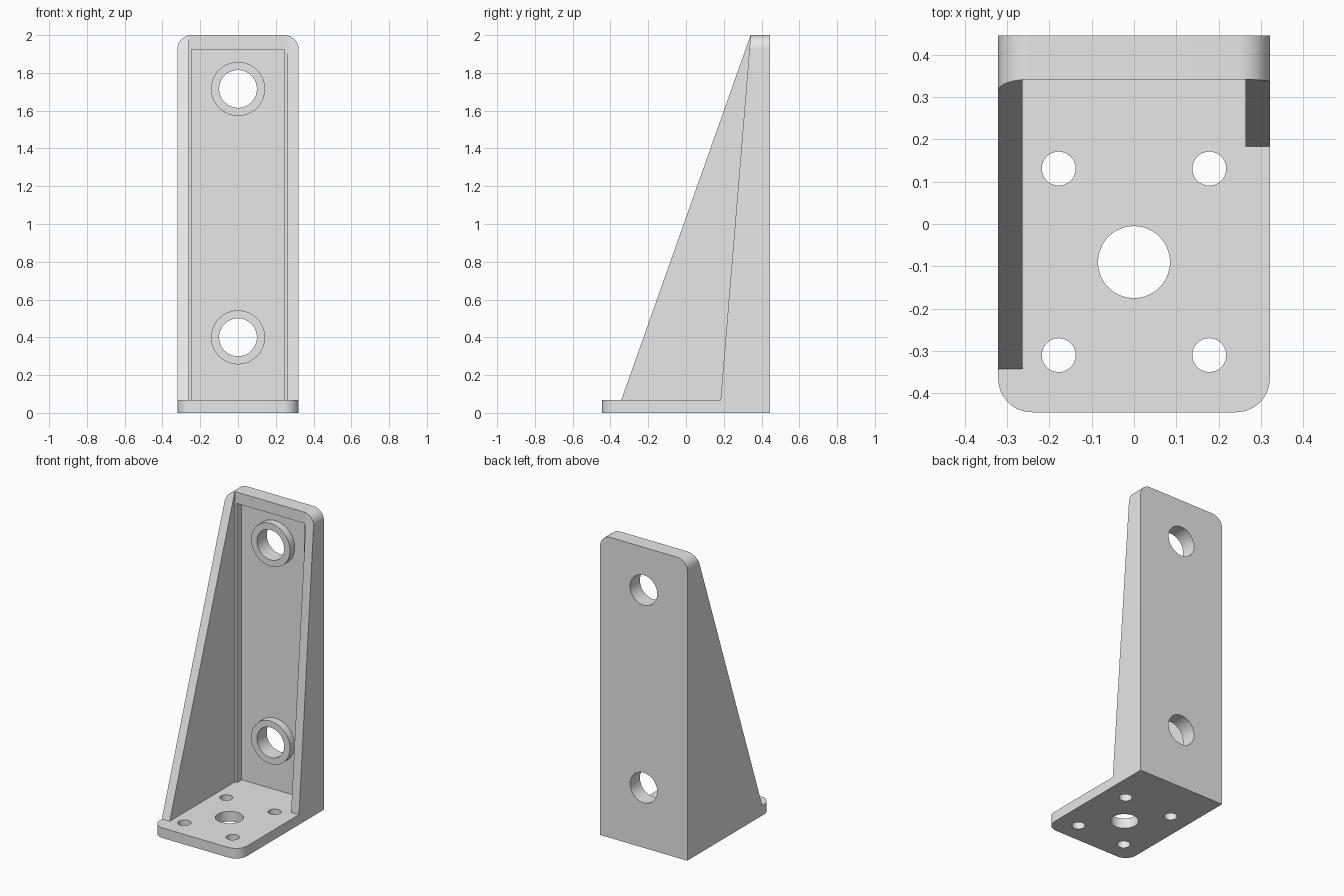
import bpy, bmesh, math

if "Cube" in bpy.data.objects:
    bpy.data.objects.remove(bpy.data.objects["Cube"], do_unlink=True)

# Overall sizes
HALF_W, FRONT, BACK, TOP = 0.321, -0.445, 0.445, 2.0
BASE_T, PLATE_Y, FLOOR_Y = 0.067, 0.342, 0.392
RIB_X = 0.263

grey = bpy.data.materials.new("light grey metal")
grey.use_nodes = True
grey.diffuse_color = (0.8, 0.8, 0.8, 1)
grey.node_tree.nodes["Principled BSDF"].inputs["Base Color"].default_value = grey.diffuse_color

# Ways to place a flat outline (u, v) at depth d
def along_x(u, v, d): return (d, u, v)
def along_y(u, v, d): return (u, d, v)
def along_z(u, v, d): return (u, v, d)


def prism(name, outline, lo, hi, place):
    """Extrude a closed 2D outline between two depths."""
    bm = bmesh.new()
    rings = [[bm.verts.new(place(u, v, d)) for u, v in outline] for d in (lo, hi)]
    n = len(outline)
    for ring in rings:
        bm.faces.new(ring)
    for i in range(n):
        j = (i + 1) % n
        bm.faces.new((rings[0][i], rings[0][j], rings[1][j], rings[1][i]))
    bmesh.ops.recalc_face_normals(bm, faces=bm.faces)
    mesh = bpy.data.meshes.new(name)
    bm.to_mesh(mesh)
    bm.free()
    mesh.materials.append(grey)
    obj = bpy.data.objects.new(name, mesh)
    bpy.context.collection.objects.link(obj)
    return obj


def circle(cu, cv, r, n=64):
    return [(cu + r * math.cos(math.tau * i / n), cv + r * math.sin(math.tau * i / n))
            for i in range(n)]


def tongue(square_end, round_end, r, n=16):
    """Rectangle whose two corners at round_end are rounded."""
    s = 1 if round_end > square_end else -1
    pts = [(-HALF_W, square_end), (HALF_W, square_end)]
    for side in (1, -1):
        for i in range(n + 1):
            a = math.pi / 2 * (i if side == 1 else n - i) / n
            pts.append((side * (HALF_W - r + r * math.cos(a)),
                        round_end - s * (r - r * math.sin(a))))
    return pts


def box(u0, u1, v0, v1):
    return [(u0, v0), (u1, v0), (u1, v1), (u0, v1)]


def combine(obj, cutters, operation="DIFFERENCE"):
    """Apply boolean operations and discard the helpers."""
    for c in cutters:
        c.hide_render = True
        mod = obj.modifiers.new("cut", "BOOLEAN")
        mod.operation, mod.solver, mod.object = operation, "EXACT", c
    bpy.context.view_layer.update()
    graph = bpy.context.evaluated_depsgraph_get()
    mesh = bpy.data.meshes.new_from_object(obj.evaluated_get(graph))
    obj.modifiers.clear()
    obj.data = mesh
    for c in cutters:
        bpy.data.objects.remove(c, do_unlink=True)
    return obj


parts = []

# Base plate with one large and four small holes
base = prism("base_plate", tongue(BACK, FRONT, 0.08), 0, BASE_T, along_z)
holes = [(0, -0.09, 0.085)] + [(x, y, 0.04) for x in (-0.178, 0.178) for y in (-0.31, 0.131)]
parts.append(combine(base, [prism("hole_cutter", circle(*h), -0.1, 0.2, along_z) for h in holes]))

# Back plate with a shallow recess and two bolt holes
bolt_heights = (0.4, 1.715)
back = prism("back_plate", tongue(BASE_T, TOP, 0.075), PLATE_Y, BACK, along_y)
cutters = [prism("recess_cutter", box(-0.247, 0.247, 0, 1.925), 0.2, FLOOR_Y, along_y)]
cutters += [prism("bolt_cutter", circle(0, z, 0.1), 0.1, 0.6, along_y) for z in bolt_heights]
parts.append(combine(back, cutters))

# Raised bosses around the bolt holes
for name, z in zip(("lower_boss", "upper_boss"), bolt_heights):
    boss = prism(name, circle(0, z, 0.143), PLATE_Y, FLOOR_Y, along_y)
    parts.append(combine(boss, [prism("bore_cutter", circle(0, z, 0.1), 0.1, 0.6, along_y)]))

# Side ribs, trimmed to the rounded top corners
for name, side, foot in (("right_rib", -1, -0.343), ("left_rib", 1, 0.183)):
    triangle = [(PLATE_Y, TOP), (PLATE_Y, BASE_T), (foot, BASE_T)]
    rib = prism(name, triangle, side * RIB_X, side * 0.4, along_x)
    trim = prism("trim", tongue(-0.1, TOP, 0.075), -0.6, 0.6, along_y)
    parts.append(combine(rib, [trim], "INTERSECT"))

# Smooth the round surfaces, keep the edges sharp
bpy.ops.object.select_all(action="DESELECT")
for p in parts:
    p.select_set(True)
bpy.context.view_layer.objects.active = parts[0]
bpy.ops.object.shade_smooth_by_angle(angle=math.radians(30))
